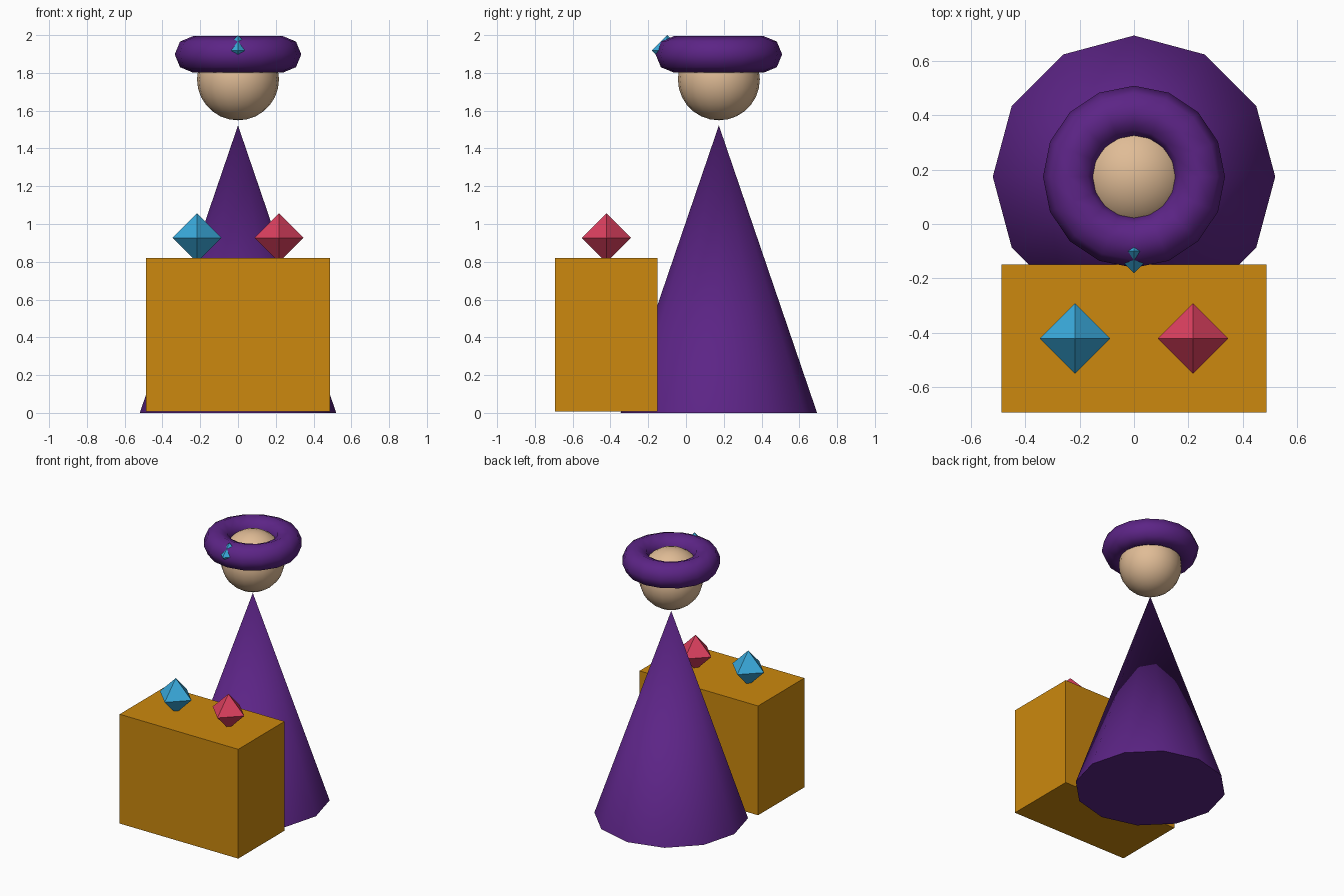
import bpy
import math
from mathutils import Vector

if "Cube" in bpy.data.objects:
    bpy.data.objects.remove(bpy.data.objects["Cube"])


def material(name, rgb):
    """Flat colour from 0-255 sRGB, stored as linear."""
    m = bpy.data.materials.new(name)
    lin = [((c / 255 + 0.055) / 1.055) ** 2.4 if c > 10 else c / 255 / 12.92 for c in rgb]
    m.diffuse_color = (*lin, 1)
    m.use_nodes = True
    m.node_tree.nodes["Principled BSDF"].inputs["Base Color"].default_value = m.diffuse_color
    return m


PURPLE = material("purple cloth", (92, 36, 134))
GOLD = material("golden wood", (204, 137, 14))
SKIN = material("skin", (224, 188, 150))
BLUE = material("blue gem", (58, 170, 220))
RED = material("red gem", (220, 64, 95))

BODY_Y = 0.174


def finish(name, mat, smooth=None):
    ob = bpy.context.object
    ob.name = name
    ob.data.materials.append(mat)
    if smooth:
        bpy.ops.object.shade_smooth_by_angle(angle=math.radians(smooth))
    return ob


def gem(name, loc, r, mat):
    """Octahedron: two four-sided pyramids base to base."""
    mesh = bpy.data.meshes.new(name)
    ring = [(r, 0, 0), (0, r, 0), (-r, 0, 0), (0, -r, 0)]
    faces = []
    for i in range(4):
        j = (i + 1) % 4
        faces += [(i, j, 4), (j, i, 5)]
    mesh.from_pydata(ring + [(0, 0, r), (0, 0, -r)], [], faces)
    mesh.materials.append(mat)
    ob = bpy.data.objects.new(name, mesh)
    ob.location = Vector(loc)
    bpy.context.collection.objects.link(ob)


# robe: twelve-sided cone with a corner facing +x
bpy.ops.mesh.primitive_cone_add(vertices=12, radius1=0.52, radius2=0, depth=1.522,
                                location=(0, BODY_Y, 0.761))
finish("robe", PURPLE, 40)

# head
bpy.ops.mesh.primitive_uv_sphere_add(segments=20, ring_count=14, radius=0.217,
                                     location=(0, BODY_Y, 1.766))
finish("head", SKIN, 60)

# turban ring
bpy.ops.mesh.primitive_torus_add(major_segments=16, minor_segments=8, major_radius=0.239,
                                 minor_radius=0.096, location=(0, BODY_Y, 1.898))
finish("turban", PURPLE, 60)

# counter in front of the figure
bpy.ops.mesh.primitive_cube_add(size=1, location=(0, -0.422, 0.414))
bpy.context.object.scale = (0.976, 0.544, 0.813)
bpy.ops.object.transform_apply(location=False, rotation=False, scale=True)
finish("counter", GOLD)

# gems on the counter and on the turban
gem("left_gem", (-0.217, -0.422, 0.927), 0.13, BLUE)
gem("right_gem", (0.217, -0.422, 0.927), 0.13, RED)
gem("turban_gem", (0, -0.1, 1.918), 0.082, BLUE)
